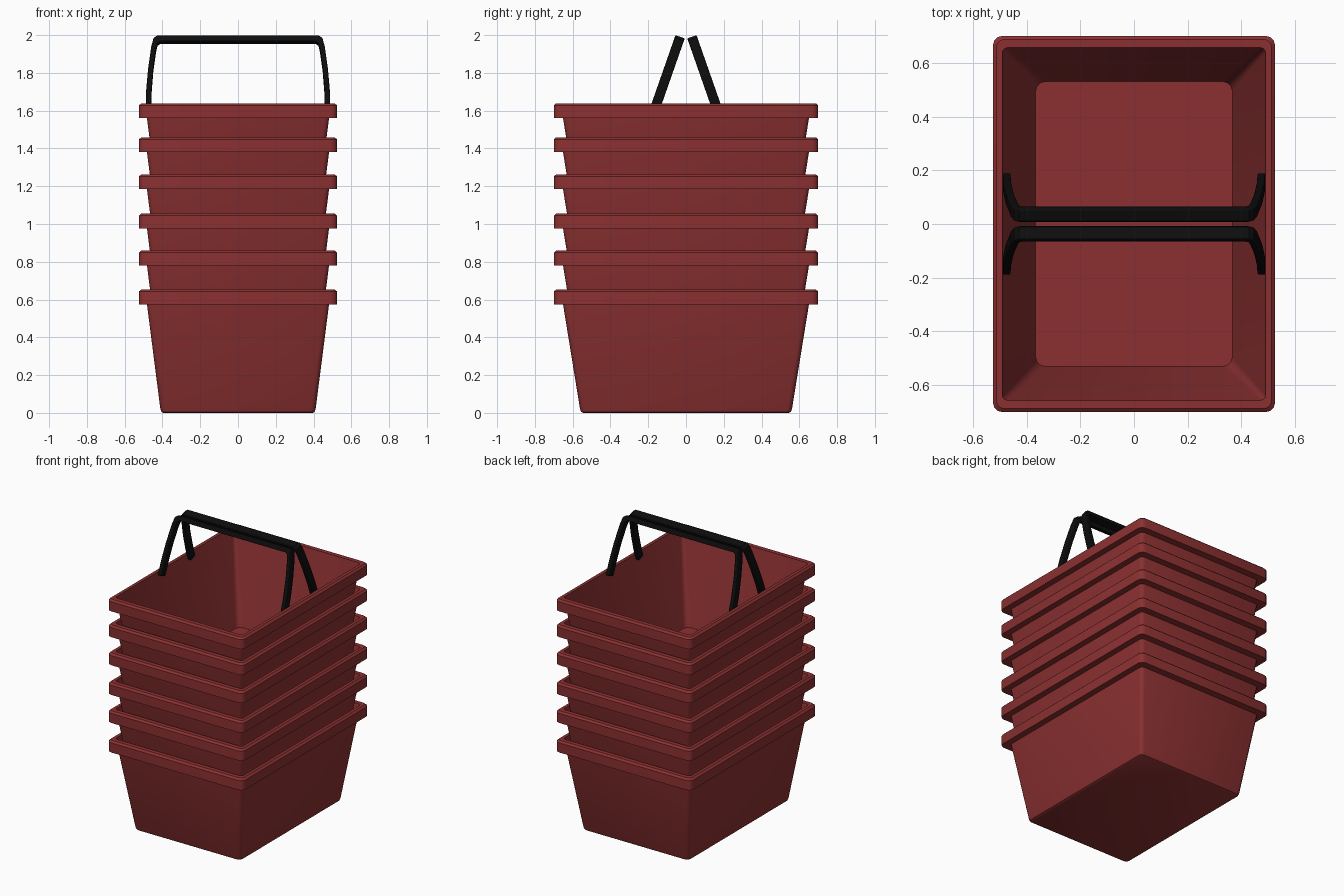
import bpy, bmesh, math
from mathutils import Matrix

if "Cube" in bpy.data.objects:
    bpy.data.objects.remove(bpy.data.objects["Cube"])


def material(name, rgb):
    m = bpy.data.materials.new(name)
    m.diffuse_color = (*rgb, 1)
    m.use_nodes = True
    m.node_tree.nodes["Principled BSDF"].inputs["Base Color"].default_value = m.diffuse_color
    return m


RED = material("dark red plastic", (0.26, 0.03, 0.031))
BLACK = material("black plastic", (0.004, 0.004, 0.004))


def finish(name, bm, mat):
    bmesh.ops.recalc_face_normals(bm, faces=bm.faces)
    mesh = bpy.data.meshes.new(name)
    bm.to_mesh(mesh)
    bm.free()
    mesh.materials.append(mat)
    ob = bpy.data.objects.new(name, mesh)
    bpy.context.collection.objects.link(ob)
    bpy.context.view_layer.objects.active = ob
    ob.select_set(True)
    bpy.ops.object.shade_smooth_by_angle(angle=math.radians(31))
    ob.select_set(False)
    return ob


def rounded_rect(hx, hy, r, z, seg=3):
    """Ring of points around a rectangle with rounded corners."""
    pts = []
    for q, (sx, sy) in enumerate(((1, 1), (-1, 1), (-1, -1), (1, -1))):
        for i in range(seg + 1):
            a = (q + i / seg) * math.pi / 2
            pts.append((sx * (hx - r) + r * math.cos(a),
                        sy * (hy - r) + r * math.sin(a), z))
    return pts


# Basket cross-section, outside bottom -> rim -> inside floor: hx, hy, radius, z
SECTION = [
    (0.395, 0.545, 0.02, 0.0),
    (0.406, 0.556, 0.025, 0.006),
    (0.411, 0.561, 0.025, 0.02),
    (0.482, 0.651, 0.025, 0.575),
    (0.525, 0.700, 0.035, 0.575),
    (0.525, 0.700, 0.035, 0.642),
    (0.512, 0.687, 0.028, 0.654),
    (0.490, 0.656, 0.018, 0.654),
    (0.366, 0.530, 0.035, 0.032),
]


def basket(name, z0):
    bm = bmesh.new()
    rings = [[bm.verts.new((x, y, z + z0)) for x, y, z in rounded_rect(*s)] for s in SECTION]
    n = len(rings[0])
    for a, b in zip(rings, rings[1:]):
        for i in range(n):
            j = (i + 1) % n
            bm.faces.new((a[i], a[j], b[j], b[i]))
    bm.faces.new(rings[0])
    bm.faces.new(rings[-1])
    return finish(name, bm, RED)


# Stack of nested baskets
for k, z0 in enumerate((0, 0.206, 0.402, 0.609, 0.805, 0.985)):
    basket(f"basket_{k + 1}", z0)

# Handle outline in its own plane (half of it, mirrored in x)
OUTER = [(0.489, 0), (0.486, 0.1), (0.476, 0.22), (0.459, 0.345), (0.447, 0.39), (0.428, 0.405)]
INNER = [(0.460, 0), (0.457, 0.1), (0.448, 0.22), (0.433, 0.33), (0.426, 0.362), (0.410, 0.373)]


def handle(name, side):
    outer = OUTER + [(-x, t) for x, t in reversed(OUTER)]
    inner = INNER + [(-x, t) for x, t in reversed(INNER)]
    bm = bmesh.new()
    w = 0.026
    rows = [[bm.verts.new(p) for p in ((ox, -w, ot), (ox, w, ot), (ix, w, it), (ix, -w, it))]
            for (ox, ot), (ix, it) in zip(outer, inner)]
    for a, b in zip(rows, rows[1:]):
        for i in range(4):
            j = (i + 1) % 4
            bm.faces.new((a[i], a[j], b[j], b[i]))
    bm.faces.new(rows[0])
    bm.faces.new(rows[-1])
    # lean towards the middle, foot just inside the rim
    bm.transform(Matrix.Translation((0, side * 0.165, 1.609)) @
                 Matrix.Rotation(side * math.radians(19.3), 4, 'X'))
    ob = finish(name, bm, BLACK)
    bev = ob.modifiers.new("soft edges", 'BEVEL')
    bev.width = 0.005
    bev.segments = 2
    bev.limit_method = 'ANGLE'
    bev.angle_limit = math.radians(50)


handle("front_handle", -1)
handle("back_handle", 1)
